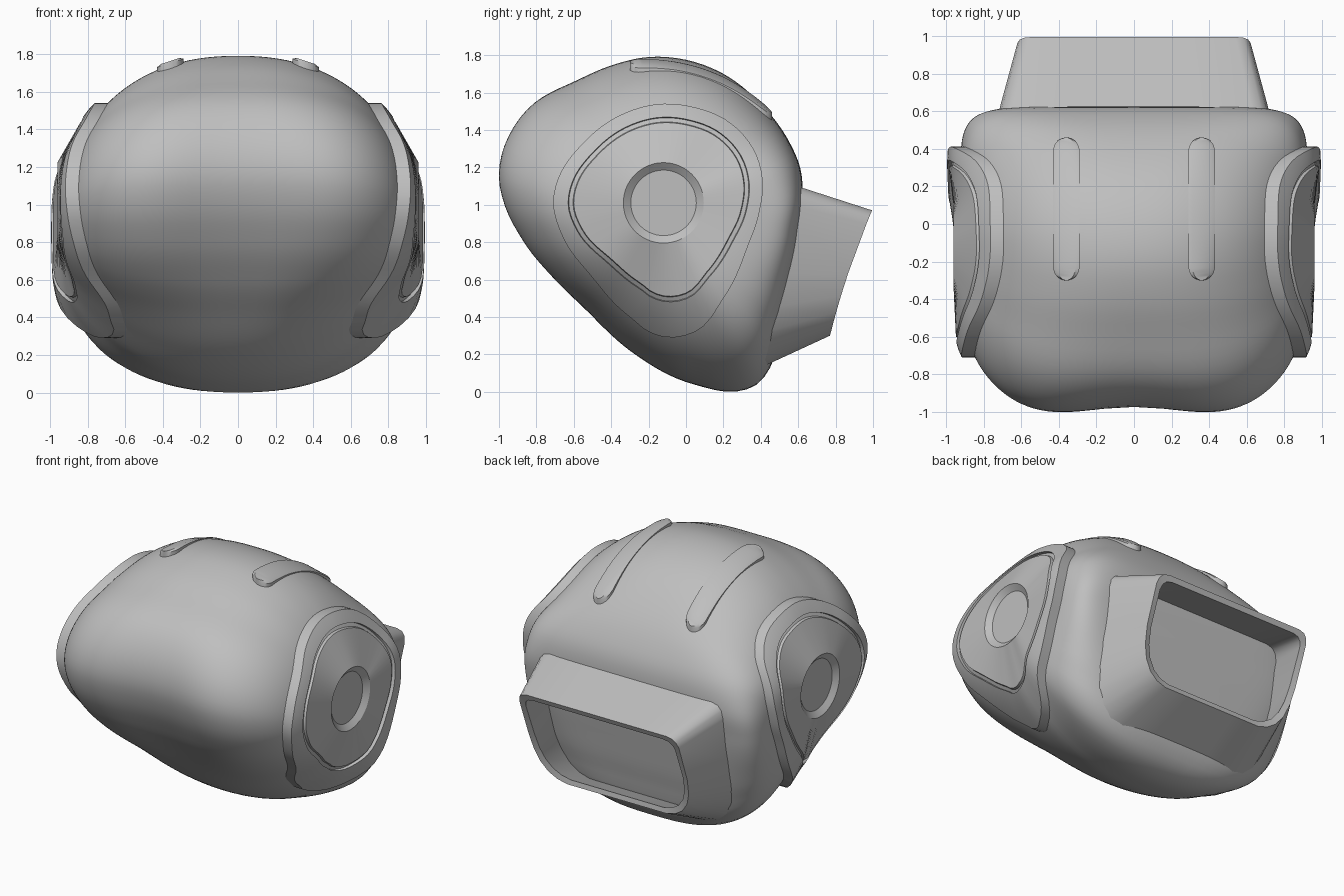
import bpy, bmesh, math
from math import sin, cos, pi, atan2, hypot, radians

cube = bpy.data.objects.get("Cube")
if cube:
    bpy.data.objects.remove(cube)

grey = bpy.data.materials.new("shell_grey")
grey.use_nodes = True
grey.diffuse_color = (0.52, 0.52, 0.52, 1)
grey.node_tree.nodes["Principled BSDF"].inputs["Base Color"].default_value = (0.52, 0.52, 0.52, 1)


def periodic(keys):
    """Smooth periodic function through (angle, value) keys."""
    keys = sorted((a % (2 * pi), v) for a, v in keys)
    n = len(keys)

    def key(i):
        a, v = keys[i % n]
        return a + 2 * pi * (i // n), v

    def value(angle):
        angle %= 2 * pi
        i = max([k for k in range(n) if keys[k][0] <= angle], default=-1)
        (a0, v0), (a1, v1), (a2, v2), (a3, v3) = (key(i + k) for k in (-1, 0, 1, 2))
        h = a2 - a1
        t = (angle - a1) / h
        m1, m2 = h * (v2 - v0) / (a2 - a0), h * (v3 - v1) / (a3 - a1)
        return ((1 + 2 * t) * v1 + t * m1) * (1 - t) ** 2 + ((3 - 2 * t) * v2 - (1 - t) * m2) * t * t
    return value


def outline(centre, points):
    """Radius by angle of a closed side outline given as (y, z) points."""
    return periodic([(atan2(z - centre[1], y - centre[0]), hypot(y - centre[0], z - centre[1]))
                     for y, z in points])


def loft(name, rings, cap=True, loop=False, sharp=35):
    """Skin a list of closed rings of points."""
    bm = bmesh.new()
    rows = [[bm.verts.new(p) for p in ring] for ring in rings]
    pairs = list(zip(rows, rows[1:]))
    if loop:
        pairs.append((rows[-1], rows[0]))
    for a, b in pairs:
        for i in range(len(a)):
            j = (i + 1) % len(a)
            bm.faces.new((a[i], a[j], b[j], b[i]))
    if cap:
        bm.faces.new(rows[0])
        bm.faces.new(rows[-1])
    bmesh.ops.recalc_face_normals(bm, faces=bm.faces)
    mesh = bpy.data.meshes.new(name)
    bm.to_mesh(mesh)
    bm.free()
    mesh.materials.append(grey)
    obj = bpy.data.objects.new(name, mesh)
    bpy.context.collection.objects.link(obj)
    bpy.ops.object.select_all(action="DESELECT")
    obj.select_set(True)
    bpy.context.view_layer.objects.active = obj
    bpy.ops.object.shade_smooth_by_angle(angle=radians(sharp))
    return obj


# Shell: side outline, bulged sideways with a roundness that varies by direction
CY, CZ, W = -0.1, 0.9, 0.925
side = outline((CY, CZ), [
    (-1, 1.17), (-0.96, 1.36), (-0.84, 1.53), (-0.6, 1.66), (-0.4, 1.745), (-0.2, 1.79),
    (0, 1.775), (0.2, 1.7), (0.4, 1.54), (0.55, 1.34), (0.61, 1.2), (0.625, 1.05),
    (0.6, 0.85), (0.56, 0.6), (0.51, 0.35), (0.46, 0.15), (0.38, 0.04), (0.25, 0),
    (0.04, 0.04), (-0.28, 0.205), (-0.51, 0.405), (-0.71, 0.6), (-0.87, 0.81), (-0.965, 1.0)])
power = periodic([(radians(a), n) for a, n in (
    (0, 9), (22, 6), (45, 3.2), (90, 2.25), (135, 2.7), (170, 3.5), (195, 3.2), (216, 2.7),
    (245, 2.2), (272, 2.15), (295, 2.6), (325, 5.5))])


def shell_x(y, z):
    a = atan2(z - CZ, y - CY)
    r = min(1, hypot(y - CY, z - CZ) / side(a))
    return W * (1 - r ** power(a)) ** (1 / power(a))


def shell_z(x, y):
    low, high = CZ, 1.9
    for _ in range(30):
        mid = (low + high) / 2
        low, high = (mid, high) if shell_x(y, mid) > abs(x) else (low, mid)
    return low


SEG, STEPS = 112, 64
rings = []
for k in range(1, STEPS):
    t = pi * k / STEPS
    ring = []
    for i in range(SEG):
        a = 2 * pi * i / SEG
        n = power(a)
        x = -W * math.copysign(abs(cos(t)) ** (2 / n), cos(t))
        r = sin(t) ** (2 / n)
        dent = 0.03 * max(0, -cos(a)) ** 3 * r * r * cos(1.8 * pi * x)
        ring.append((x, CY + side(a) * r * cos(a) + dent, CZ + side(a) * r * sin(a)))
    rings.append(ring)
loft("shell", rings, sharp=60)

# Side pods: wrapped flange, stepped panel and round recess
PY, PZ = -0.12, 1.01
pod = outline((PY, PZ), [
    (-0.12, 1.54), (-0.35, 1.48), (-0.55, 1.33), (-0.68, 1.15), (-0.71, 1.0), (-0.66, 0.83),
    (-0.5, 0.61), (-0.3, 0.4), (-0.2, 0.32), (-0.07, 0.29), (0.08, 0.34), (0.2, 0.5),
    (0.32, 0.75), (0.39, 0.95), (0.41, 1.13), (0.36, 1.3), (0.22, 1.45), (0.05, 1.52)])


def panel(a):
    return pod(a) * (0.865 - 0.13 * max(0, -sin(a)) ** 2)


def pod_ring(s, radius, offset=None, flat=None):
    ring = []
    for i in range(80):
        a = 2 * pi * i / 80
        y, z = PY + radius(a) * cos(a), PZ + radius(a) * sin(a)
        ring.append((s * (flat if flat else shell_x(y, z) + offset), y, z))
    return ring


for s, word in ((1, "left"), (-1, "right")):
    loft(word + "_pod", [
        pod_ring(s, pod, -0.05),
        pod_ring(s, pod, 0.07),
        pod_ring(s, lambda a: (pod(a) + panel(a)) / 2, 0.07),
        pod_ring(s, panel, 0.067),
        pod_ring(s, lambda a: panel(a) - 0.004, 0.045),
        pod_ring(s, lambda a: panel(a) - 0.026, 0.045),
        pod_ring(s, lambda a: panel(a) - 0.03, 0.06),
        pod_ring(s, lambda a: 0.215, flat=0.96),
        pod_ring(s, lambda a: 0.175, flat=0.93)], sharp=25)

# Top rails: round-ended bars that follow the shell and sink in their middle
for s, word in ((1, "left"), (-1, "right")):
    rings = []
    for k in range(33):
        u = -cos(pi * k / 32)
        y = 0.08 + 0.38 * u
        end = max(0, abs(u) * 0.38 - 0.31)
        w = max(0.008, max(0, 0.07 ** 2 - end ** 2) ** 0.5)
        h = 0.008 + 0.032 * u * u
        section = ((-1, -0.03), (-1, h * 0.7), (-0.7, h), (0.7, h), (1, h * 0.7), (1, -0.03))
        rings.append([(s * (0.36 + w * c), y, shell_z(0.36 + w * c, y) + d) for c, d in section])
    loft(word + "_top_rail", rings, sharp=30)

# Rear duct: hollow tapered tube with a slanted mouth
half = [(0.5, 1), (0.87, 1), (0.94, 0.985), (0.98, 0.95), (1, 0.89), (0.995, 0.5), (0.97, 0.32),
        (0.92, 0.19), (0.84, 0.09), (0.74, 0.03), (0.62, 0), (0.3, 0)]
section = half + [(-u, v) for u, v in reversed(half)]


def duct_ring(width, bottom, top, bow=0):
    ring = []
    for u, v in section:
        y = bottom[0] + (top[0] - bottom[0]) * v - bow * 4 * v * (1 - v)
        ring.append((u * width, y, bottom[1] + (top[1] - bottom[1]) * v))
    return ring


loft("rear_duct", [
    duct_ring(0.75, (0.38, 0.12), (0.5, 1.13)),
    duct_ring(0.62, (0.77, 0.3), (0.995, 0.97), 0.015),
    duct_ring(0.58, (0.765, 0.335), (0.98, 0.935), 0.015),
    duct_ring(0.7, (0.38, 0.18), (0.5, 1.08))], cap=False, loop=True)
